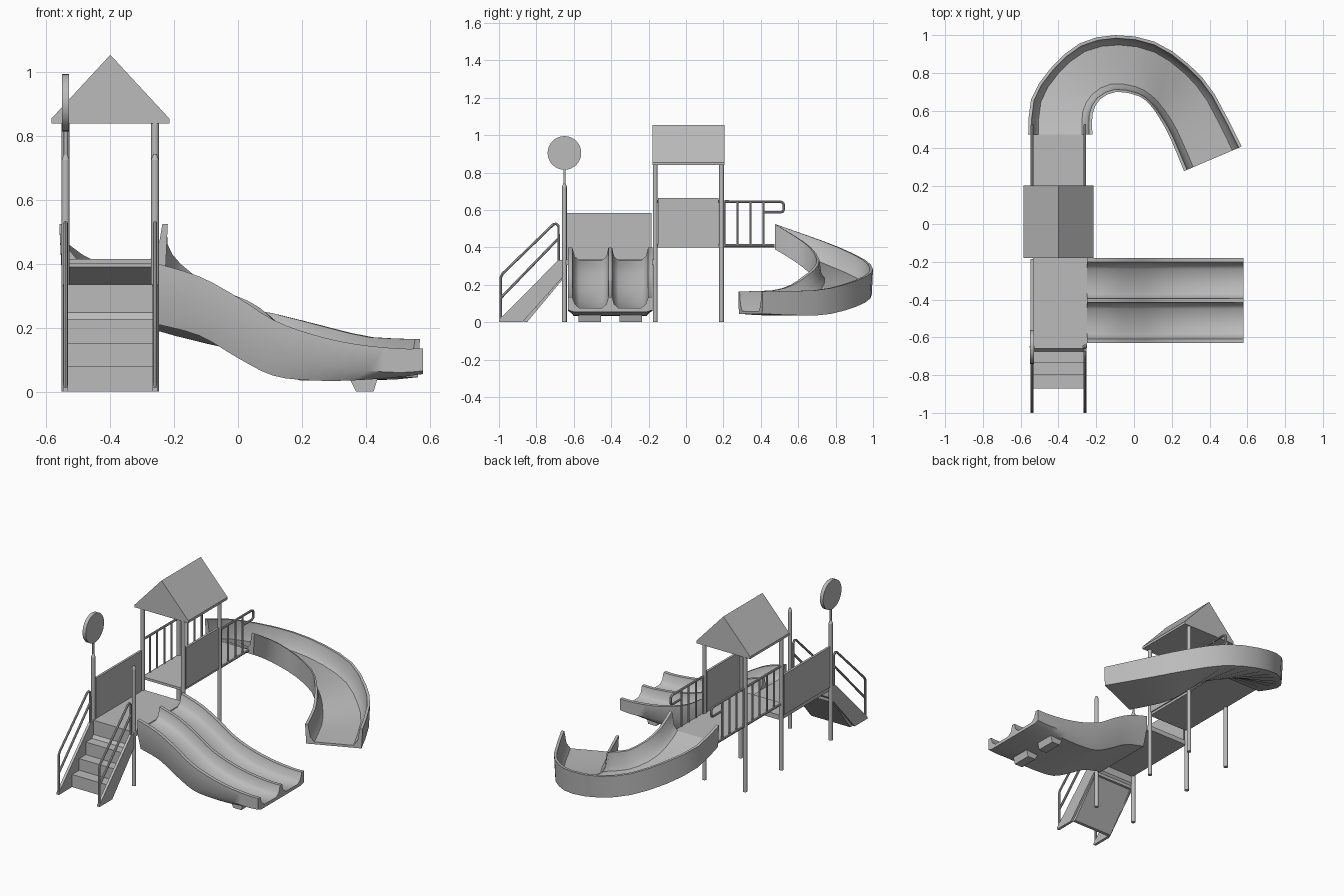
import bpy
import bmesh
from mathutils import Vector

default_cube = bpy.data.objects.get("Cube")
if default_cube:
    bpy.data.objects.remove(default_cube, do_unlink=True)

grey = bpy.data.materials.new("plain grey")
grey.use_nodes = True
grey.diffuse_color = (0.5, 0.5, 0.5, 1)
grey.node_tree.nodes["Principled BSDF"].inputs["Base Color"].default_value = grey.diffuse_color


def finish(obj, name, angle=0.6):
    obj.name = name
    obj.data.materials.clear()
    obj.data.materials.append(grey)
    bpy.ops.object.select_all(action='DESELECT')
    obj.select_set(True)
    bpy.context.view_layer.objects.active = obj
    bpy.ops.object.shade_smooth_by_angle(angle=angle)
    return obj


def loft(name, rings, angle=0.6):
    """Skin a row of equal closed cross-sections and cap both ends."""
    bm = bmesh.new()
    rows = [[bm.verts.new(point) for point in ring] for ring in rings]
    count = len(rows[0])
    for first, second in zip(rows, rows[1:]):
        for i in range(count):
            j = (i + 1) % count
            bm.faces.new((first[i], first[j], second[j], second[i]))
    bm.faces.new(rows[0])
    bm.faces.new(reversed(rows[-1]))
    bmesh.ops.recalc_face_normals(bm, faces=bm.faces)
    mesh = bpy.data.meshes.new(name)
    bm.to_mesh(mesh)
    bm.free()
    obj = bpy.data.objects.new(name, mesh)
    bpy.context.collection.objects.link(obj)
    return finish(obj, name, angle)


def prism(name, profile, axis, low, high):
    """Extrude a side profile along x or y."""
    def place(a, b, depth):
        return (depth, a, b) if axis == 'x' else (a, depth, b)
    return loft(name, [[place(a, b, d) for a, b in profile] for d in (low, high)])


def box(name, xs, ys, zs):
    profile = [(ys[0], zs[0]), (ys[1], zs[0]), (ys[1], zs[1]), (ys[0], zs[1])]
    return prism(name, profile, 'x', *xs)


def rod(name, x, y, low, high, radius, tip=None):
    bpy.ops.mesh.primitive_cone_add(
        vertices=16, radius1=radius, radius2=radius if tip is None else tip,
        depth=high - low, location=(x, y, (low + high) / 2))
    return finish(bpy.context.object, name)


def tube(name, points, radius=0.007):
    curve = bpy.data.curves.new(name, 'CURVE')
    curve.dimensions = '3D'
    curve.bevel_depth = radius
    curve.bevel_resolution = 2
    curve.use_fill_caps = True
    spline = curve.splines.new('POLY')
    spline.points.add(len(points) - 1)
    for target, point in zip(spline.points, points):
        target.co = (*point, 1)
    obj = bpy.data.objects.new(name, curve)
    bpy.context.collection.objects.link(obj)
    bpy.ops.object.select_all(action='DESELECT')
    obj.select_set(True)
    bpy.context.view_layer.objects.active = obj
    bpy.ops.object.convert(target='MESH')
    return finish(bpy.context.object, name)


def smooth_rows(rows, steps):
    """Catmull-Rom interpolation through rows of values."""
    result = []
    last = len(rows) - 1
    for i in range(last):
        a, b, c, d = (Vector(rows[min(max(k, 0), last)]) for k in range(i - 1, i + 3))
        for s in range(steps):
            t = s / steps
            result.append(b + (c - a) * (t / 2) + (a * 2 - b * 5 + c * 4 - d) * (t * t / 2)
                          + (b * 3 - a - c * 3 + d) * (t ** 3 / 2))
    result.append(Vector(rows[-1]))
    return result


sides = {"right": -0.54, "left": -0.26}
middle = -0.4
front, centre, back = -0.65, -0.165, 0.19
low_deck, high_deck = 0.335, 0.415

# Posts: short capped ones at the stairs, tall ones under the roof
for side, x in sides.items():
    rod(f"{side}_front_post", x, front, 0, 0.725, 0.0125)
    rod(f"{side}_front_post_cap", x, front, 0.725, 0.745, 0.0125, 0.005)
    rod(f"{side}_middle_post", x, centre, 0, 0.85, 0.0125)
    rod(f"{side}_back_post", x, back, 0, 0.85, 0.0125)

# Round sign on the right front post
rod("sign_stem", sides["right"], front, 0.74, 0.83, 0.006)
bpy.ops.mesh.primitive_cylinder_add(vertices=32, radius=0.09, depth=0.022,
                                    location=(sides["right"], front, 0.905),
                                    rotation=(0, 1.5708, 0))
finish(bpy.context.object, "round_sign")

# Decks
box("low_deck", (-0.535, -0.25), (front, centre), (low_deck - 0.03, low_deck))
box("high_deck", (-0.54, -0.26), (centre, 0.475), (high_deck - 0.015, high_deck))

# Side panels
box("low_panel", (-0.547, -0.533), (-0.635, -0.185), (low_deck, 0.585))
box("high_panel", (-0.267, -0.253), (-0.15, 0.175), (high_deck, 0.665))

# Gable roof
prism("roof", [(-0.585, 0.84), (-0.215, 0.84), (-0.215, 0.855), (middle, 1.055),
               (-0.585, 0.855)], 'y', -0.18, 0.205)

# Stairs with a sloped underside
steps = [(-0.87, 0)]
for y, next_y, z in ((-0.87, -0.8, 0.078), (-0.8, -0.735, 0.15),
                     (-0.735, -0.66, 0.228), (-0.66, front, low_deck)):
    steps += [(y, z), (next_y, z)]
steps += [(front, 0.26), (-0.85, 0)]
prism("stairs", steps, 'x', -0.535, -0.265)

# Stair stringers and handrails
for side, x in sides.items():
    prism(f"{side}_stringer", [(-1, 0), (-0.875, 0), (-0.66, 0.24), (-0.66, 0.335), (-0.69, 0.325),
                               (-1, 0.012)], 'x', x - 0.008, x + 0.008)
    tube(f"{side}_handrail", [(x, y, z) for y, z in (
        (-0.99, 0.005), (-0.99, 0.24), (-0.98, 0.26), (-0.71, 0.522),
        (-0.695, 0.527), (-0.682, 0.515), (-0.68, 0.32))])
    tube(f"{side}_lower_handrail", [(x, -0.99, 0.13), (x, -0.68, 0.45)])


# Deck railings
def railing(name, x, start, end, count, loop):
    top, bottom = 0.645, 0.41
    tube(f"{name}_bottom_rail", [(x, start, bottom), (x, 0.47 if loop else end, bottom)])
    spacing = (end - start) / (count - 1)
    for i in range(count):
        y = start + i * spacing
        tube(f"{name}_bar_{i + 1}", [(x, y, bottom), (x, y, top)], 0.006)
    if loop:
        path = [(start, top), (0.505, top), (0.519, 0.637), (0.523, 0.625),
                (0.523, 0.605), (0.519, 0.593), (0.505, 0.587), (end, 0.587)]
    else:
        path = [(start, top), (end, top)]
    tube(f"{name}_top_rail", [(x, y, z) for y, z in path])


railing("right_middle_railing", sides["right"], centre, back, 6, False)
for side, x in sides.items():
    railing(f"{side}_back_railing", x, 0.205, 0.415, 4, True)

# Double slide: stations of x, rail top, floor, underside
double_path = [(-0.25, 0.4, 0.33, 0.21), (-0.12, 0.36, 0.285, 0.175), (0, 0.295, 0.215, 0.105),
               (0.11, 0.225, 0.15, 0.05), (0.23, 0.18, 0.105, 0.035), (0.36, 0.15, 0.08, 0.035),
               (0.5, 0.135, 0.07, 0.045), (0.58, 0.135, 0.075, 0.055)]
rings = []
for x, rail, floor, under in smooth_rows(double_path, 3):
    half = [(0.01, rail), (0.02, floor + 0.022), (0.045, floor), (0.165, floor),
            (0.19, floor + 0.022), (0.203, rail), (0.225, rail),
            (0.225, floor - 0.01), (0.195, under), (0.03, under)]
    section = half + [(-d, z) for d, z in reversed(half)]
    rings.append([(x, -0.405 + d, z) for d, z in section])
loft("double_slide", rings, 0.8)

for number, y in enumerate((-0.515, -0.295)):
    prism(f"slide_foot_{number + 1}", [(0.37, 0), (0.425, 0), (0.44, 0.05), (0.345, 0.05)],
          'y', y - 0.06, y + 0.06)

# Curved slide: stations of outer x y, inner x y, rail top, floor, underside
curved_path = [(-0.56, 0.475, -0.22, 0.475, 0.525, 0.415, 0.39),
               (-0.545, 0.66, -0.22, 0.58, 0.46, 0.35, 0.325),
               (-0.445, 0.82, -0.18, 0.66, 0.4, 0.29, 0.26),
               (-0.29, 0.955, -0.09, 0.7, 0.335, 0.235, 0.2),
               (-0.1, 1, 0.03, 0.675, 0.285, 0.185, 0.15),
               (0.11, 0.965, 0.09, 0.625, 0.245, 0.14, 0.105),
               (0.29, 0.845, 0.135, 0.56, 0.2, 0.09, 0.06),
               (0.425, 0.69, 0.19, 0.46, 0.17, 0.065, 0.035),
               (0.57, 0.41, 0.265, 0.28, 0.165, 0.06, 0.045)]
rings = []
for ox, oy, ix, iy, rail, floor, under in smooth_rows(curved_path, 2):
    section = [(0, rail), (0.05, rail), (0.09, floor + 0.03), (0.16, floor), (0.84, floor),
               (0.91, floor + 0.03), (0.95, rail), (1, rail), (0.98, under), (0.02, under)]
    outer, inner = Vector((ox, oy, 0)), Vector((ix, iy, 0))
    rings.append([outer.lerp(inner, t) + Vector((0, 0, z)) for t, z in section])
loft("curved_slide", rings, 0.8)
